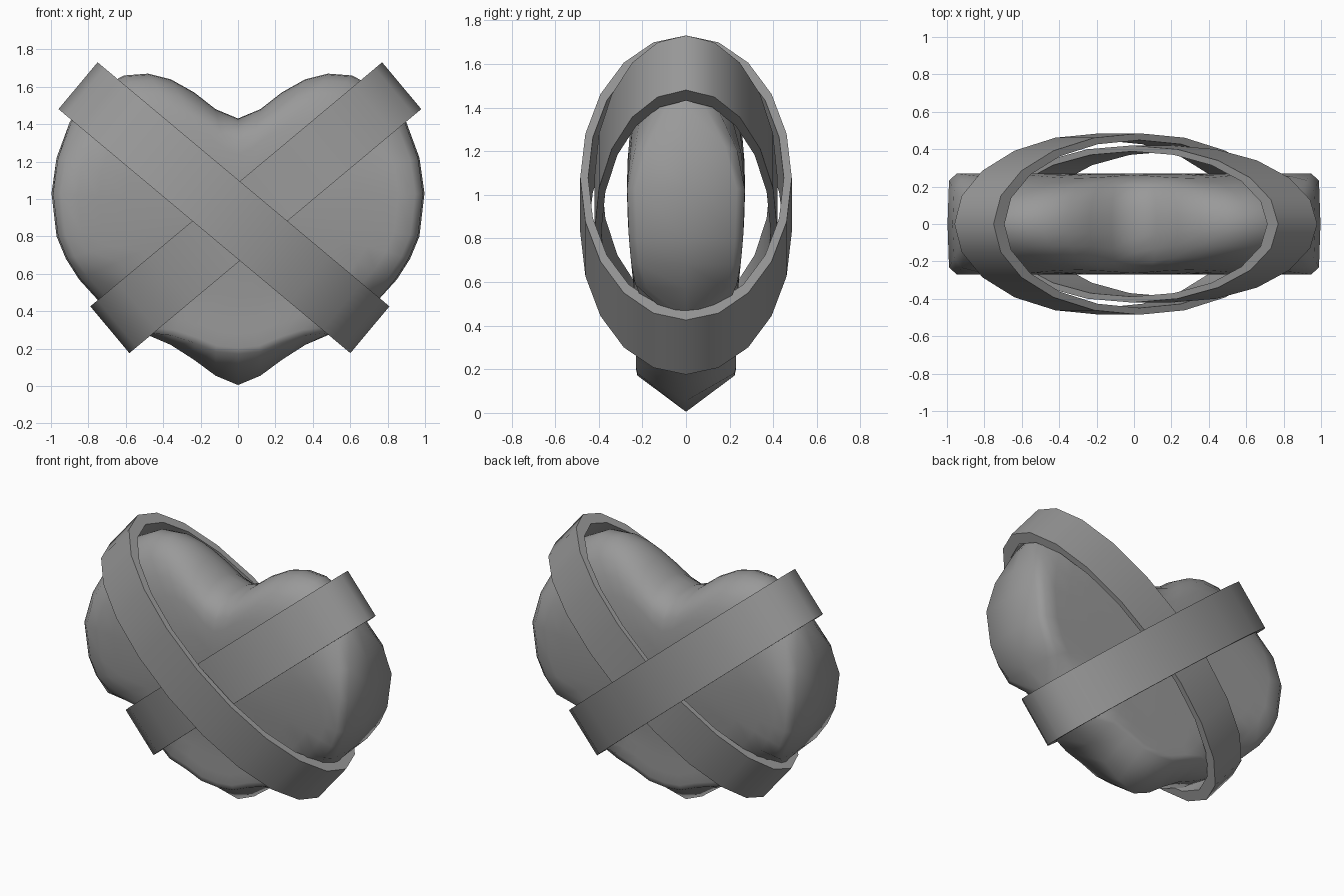
import bpy, bmesh, math
from mathutils import Matrix, Vector

if "Cube" in bpy.data.objects:
    bpy.data.objects.remove(bpy.data.objects["Cube"])

grey = bpy.data.materials.new("mid grey")
grey.diffuse_color = (0.32, 0.32, 0.32, 1)
grey.use_nodes = True
grey.node_tree.nodes["Principled BSDF"].inputs["Base Color"].default_value = grey.diffuse_color

MID, TILT = 0.953, math.radians(39.9)
LENGTH, WIDTH, INNER, SIDES = 1.017, 0.326, 0.925, 20
# name, centre x, direction of tilt, half depth
BANDS = [("outer_band", -0.075, 1, 0.485), ("inner_band", 0.095, -1, 0.42)]


def finish(bm, name, angle):
    bmesh.ops.recalc_face_normals(bm, faces=bm.faces)
    mesh = bpy.data.meshes.new(name)
    bm.to_mesh(mesh)
    bm.free()
    obj = bpy.data.objects.new(name, mesh)
    bpy.context.collection.objects.link(obj)
    mesh.materials.append(grey)
    bpy.ops.object.select_all(action='DESELECT')
    obj.select_set(True)
    bpy.context.view_layer.objects.active = obj
    bpy.ops.object.shade_smooth_by_angle(angle=math.radians(angle))
    return obj


# Heart: right half of the outline, mirrored, then nested rings front to back
half = [(0, 1.43), (0.12, 1.48), (0.235, 1.57), (0.36, 1.64), (0.48, 1.67),
        (0.61, 1.66), (0.76, 1.58), (0.84, 1.5), (0.9, 1.41), (0.97, 1.22),
        (0.997, 1.03), (0.97, 0.8), (0.92, 0.68), (0.85, 0.57), (0.75, 0.46),
        (0.62, 0.35), (0.5, 0.28), (0.36, 0.22), (0.235, 0.14), (0.12, 0.055),
        (0, 0.005)]
outline = half + [(-x, z) for x, z in half[-2:0:-1]]


def depth(x, z, scale):
    """Blunt at the sides, pillow-like at the top, pinched inside the bands"""
    y = 0.23 + 0.04 * max(0, 1 - (abs(z - 1.03) / 0.5) ** 2)
    blunt = (0.86 if z > 0.4 else 0.97) if scale > 0.97 else 1
    pillow = math.sqrt(1 - scale ** 6)
    top = min(1, max(0, (z - 1.12) / 0.36))
    y *= blunt + (pillow - blunt) * top
    for _, cx, sign, d in BANDS:
        u = (x - cx) * math.cos(TILT) - sign * (z - MID) * math.sin(TILT)
        v = sign * (x - cx) * math.sin(TILT) + (z - MID) * math.cos(TILT)
        room = max(0.01, 1 - (u / (LENGTH * INNER)) ** 2)
        beside = max(0, abs(v) - WIDTH / 2 - 0.02)
        y = min(y, 0.96 * d * INNER * math.sqrt(room) + 1.2 * beside)
    return y


def heart_ring(bm, scale, side):
    """side 0 is the middle rim; the underside narrows to a wedge at the tip"""
    ring = []
    for x, z in outline:
        wedge = max(0, 1 - abs(x) / 0.5) if z < 0.5 else 0
        lift = 0.16 * wedge * scale if side else 0
        px, pz = x * scale, MID + (z - MID) * scale + lift
        ring.append(bm.verts.new((px, side * depth(px, pz, scale), pz)))
    return ring


bm = bmesh.new()
steps = [0.3, 0.6, 0.75, 0.86, 0.95, 0.992]
rings = ([heart_ring(bm, s, -1) for s in steps] + [heart_ring(bm, 1, 0)]
         + [heart_ring(bm, s, 1) for s in reversed(steps)])
n = len(outline)
for a, b in zip(rings, rings[1:]):
    for i in range(n):
        j = (i + 1) % n
        bm.faces.new((a[i], a[j], b[j], b[i]))
for ring, side in ((rings[0], -1), (rings[-1], 1)):
    hub = bm.verts.new((0, side * depth(0, MID, 0), MID))
    for i in range(n):
        bm.faces.new((ring[i], ring[(i + 1) % n], hub))
finish(bm, "heart", 75)

# Bands: 20-sided oval hoops, tilted across the heart
for name, cx, sign, d in BANDS:
    bm = bmesh.new()
    loops = []
    for k, h in ((1, -0.5), (1, 0.5), (INNER, 0.5), (INNER, -0.5)):
        loops.append([bm.verts.new((
            k * LENGTH * math.cos(2 * math.pi * i / SIDES),
            k * d * math.sin(2 * math.pi * i / SIDES),
            h * WIDTH)) for i in range(SIDES)])
    for a, b in zip(loops, loops[1:] + loops[:1]):
        for i in range(SIDES):
            j = (i + 1) % SIDES
            bm.faces.new((a[i], a[j], b[j], b[i]))
    turn = Matrix.Rotation(sign * TILT, 4, 'Y')
    bm.transform(Matrix.Translation(Vector((cx, 0, MID))) @ turn)
    finish(bm, name, 45)
